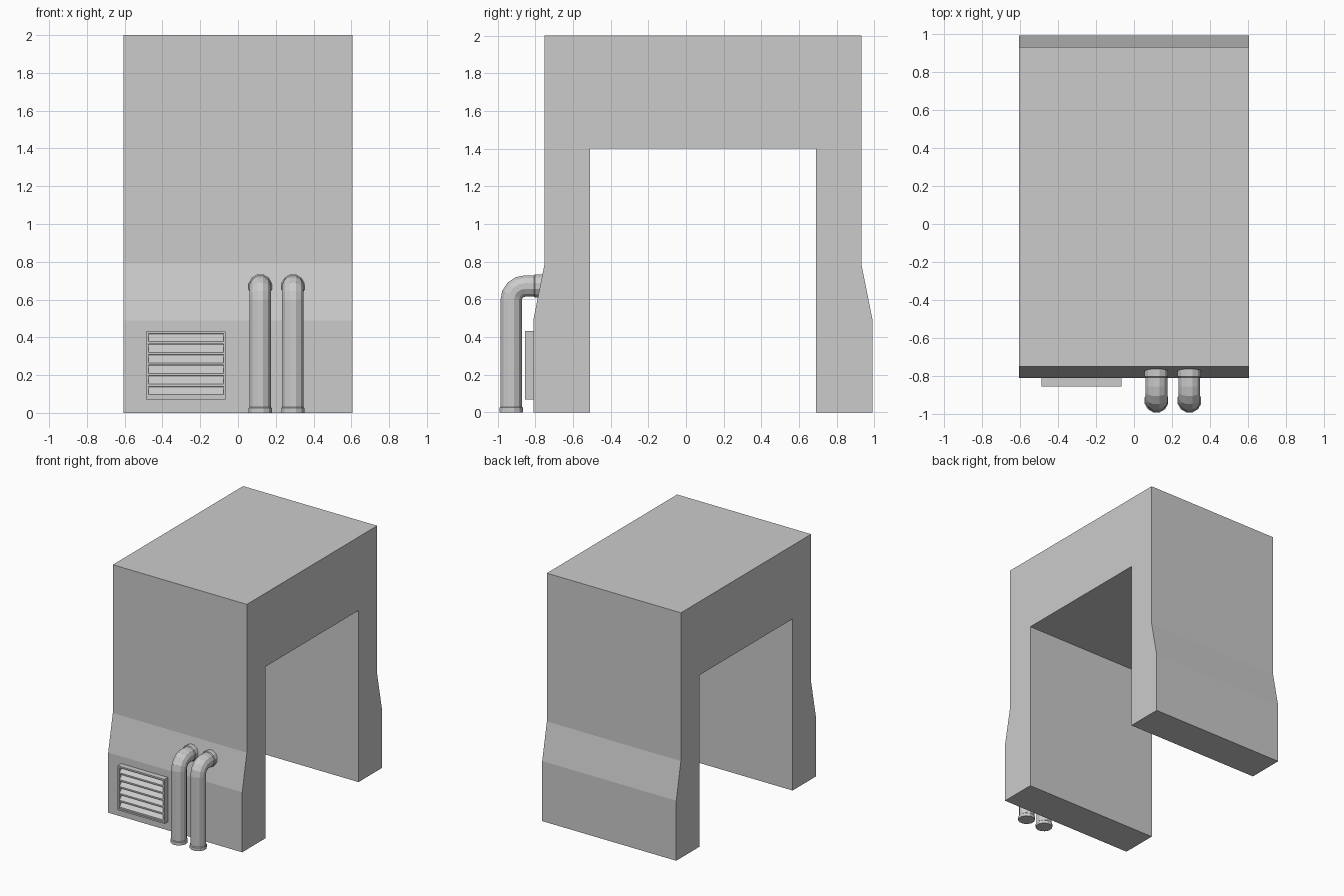
import bpy, bmesh
from math import sin, cos, pi, radians

if "Cube" in bpy.data.objects:
    bpy.data.objects.remove(bpy.data.objects["Cube"])


def make_object(name, bm):
    bmesh.ops.recalc_face_normals(bm, faces=bm.faces)
    mesh = bpy.data.meshes.new(name)
    bm.to_mesh(mesh)
    bm.free()
    obj = bpy.data.objects.new(name, mesh)
    bpy.context.collection.objects.link(obj)
    return obj


def extrude_x(name, profile, x0, x1):
    """Closed (y, z) profile extruded along x."""
    bm = bmesh.new()
    face = bm.faces.new([bm.verts.new((x0, y, z)) for y, z in profile])
    ext = bmesh.ops.extrude_face_region(bm, geom=[face])["geom"]
    moved = [v for v in ext if isinstance(v, bmesh.types.BMVert)]
    bmesh.ops.translate(bm, verts=moved, vec=(x1 - x0, 0, 0))
    return make_object(name, bm)


def box(name, x0, x1, y0, y1, z0, z1):
    return extrude_x(name, [(y0, z0), (y1, z0), (y1, z1), (y0, z1)], x0, x1)


def pipe(name, x, stations, sides=12):
    """Rings at (y, z, angle, radius); angle 0 points up, 90 points to +y."""
    bm = bmesh.new()
    rings = []
    for y, z, ang, r in stations:
        a = radians(ang)
        ring = []
        for i in range(sides):
            t = 2 * pi * (i + 0.5) / sides
            s = r * sin(t)
            ring.append(bm.verts.new((x + r * cos(t), y - s * cos(a), z + s * sin(a))))
        rings.append(ring)
    for lo, hi in zip(rings, rings[1:]):
        for i in range(sides):
            j = (i + 1) % sides
            bm.faces.new((lo[i], lo[j], hi[j], hi[i]))
    bm.faces.new(rings[0])
    bm.faces.new(rings[-1])
    return make_object(name, bm)


# Arch-shaped housing with flared feet
extrude_x("housing", [
    (-0.81, 0), (-0.81, 0.49), (-0.75, 0.79), (-0.75, 2),
    (0.93, 2), (0.93, 0.79), (0.99, 0.49), (0.99, 0),
    (0.69, 0), (0.69, 1.4), (-0.51, 1.4), (-0.51, 0)], -0.605, 0.605)

# Vent frame
X0, X1, Z0, Z1, W = -0.487, -0.065, 0.07, 0.432, 0.013
YF, YB = -0.855, -0.808
box("vent_frame_left", X0, X0 + W, YF, YB, Z0, Z1)
box("vent_frame_right", X1 - W, X1, YF, YB, Z0, Z1)
box("vent_frame_bottom", X0 + W, X1 - W, YF, YB, Z0, Z0 + W)
box("vent_frame_top", X0 + W, X1 - W, YF, YB, Z1 - W, Z1)

# Slanted vent slats
PITCH = (Z1 - Z0 - 2 * W) / 6
for k in range(6):
    z = Z0 + W + k * PITCH
    extrude_x(f"vent_slat_{k + 1}", [
        (-0.851, z + 0.002), (-0.851, z + 0.014),
        (-0.809, z + PITCH), (-0.809, z + PITCH - 0.012)], X0 + W, X1 - W)

# Bent pipes with collars at the floor and wall
R, RC, BEND = 0.059, 0.064, 0.075
PY, PZ = -0.928, 0.671
stations = [(PY, 0, 0, RC), (PY, 0.025, 0, RC), (PY, 0.03, 0, R)]
for a in (0, 22.5, 45, 67.5, 90):
    t = radians(a)
    stations.append((PY + BEND * (1 - cos(t)), PZ - BEND + BEND * sin(t), a, R))
stations += [(-0.807, PZ, 90, R), (-0.802, PZ, 90, RC), (-0.76, PZ, 90, RC)]
for side, x in (("left", 0.118), ("right", 0.291)):
    pipe(f"pipe_{side}", x, stations)
